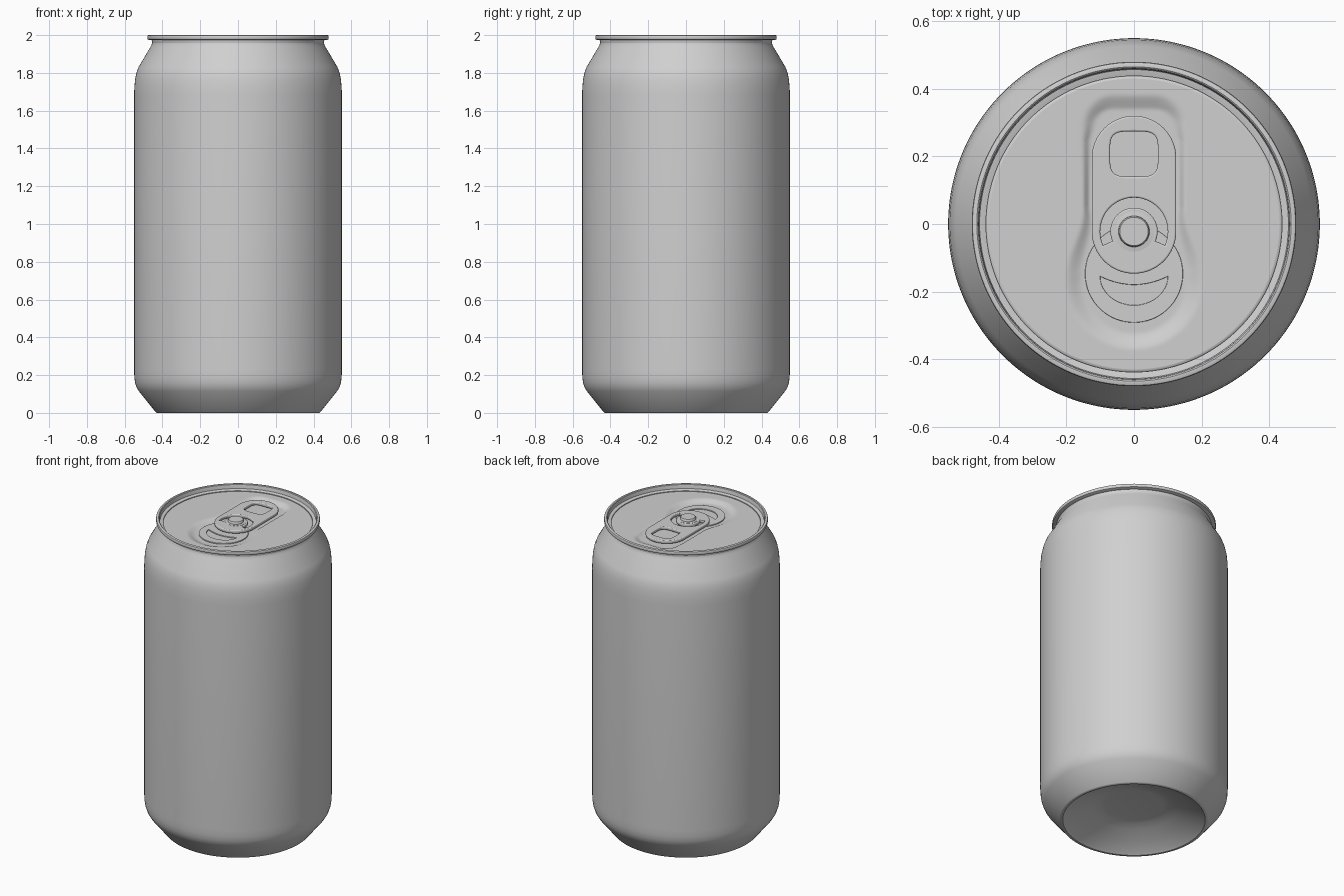
import bpy, bmesh, math
from math import sin, cos, pi, hypot

if "Cube" in bpy.data.objects:
    bpy.data.objects.remove(bpy.data.objects["Cube"])

SEG = 192
PANEL, FLOOR = 1.966, 1.95      # lid panel and pocket floor heights

metal = bpy.data.materials.new("brushed grey metal")
metal.diffuse_color = (0.63, 0.63, 0.63, 1)
metal.use_nodes = True
metal.node_tree.nodes["Principled BSDF"].inputs["Base Color"].default_value = metal.diffuse_color


def finish(ob, angle=35):
    """Give an object the metal colour and smooth shading."""
    ob.data.materials.clear()
    ob.data.materials.append(metal)
    bpy.ops.object.select_all(action='DESELECT')
    ob.select_set(True)
    bpy.context.view_layer.objects.active = ob
    bpy.ops.object.shade_smooth_by_angle(angle=math.radians(angle))
    return ob


def lathe(name, profile, seg=SEG, height=None, centre=(0, 0)):
    """Revolve (radius, z) points about z; height(x, y) may override z."""
    bm = bmesh.new()
    rings = []
    for r, z in profile:
        n = 1 if r == 0 else seg
        ring = []
        for i in range(n):
            a = 2 * pi * i / seg
            x, y = centre[0] + r * cos(a), centre[1] + r * sin(a)
            ring.append(bm.verts.new((x, y, height(x, y) if height else z)))
        rings.append(ring)
    for a, b in zip(rings, rings[1:]):
        for i in range(seg):
            j = (i + 1) % seg
            if len(a) == 1:
                bm.faces.new((a[0], b[j], b[i]))
            elif len(b) == 1:
                bm.faces.new((a[i], a[j], b[0]))
            else:
                bm.faces.new((a[i], a[j], b[j], b[i]))
    me = bpy.data.meshes.new(name)
    bm.to_mesh(me)
    bm.free()
    ob = bpy.data.objects.new(name, me)
    bpy.context.collection.objects.link(ob)
    return finish(ob)


def plate(name, outlines, z0, z1, bevel):
    """Bevelled flat plate; the first outline is the edge, the rest are holes."""
    cu = bpy.data.curves.new(name, 'CURVE')
    cu.dimensions, cu.fill_mode = '2D', 'BOTH'
    cu.extrude = (z1 - z0) / 2 - bevel
    cu.bevel_depth, cu.bevel_resolution, cu.offset = bevel, 2, -bevel
    for pts in outlines:
        sp = cu.splines.new('POLY')
        sp.points.add(len(pts) - 1)
        for p, (x, y) in zip(sp.points, pts):
            p.co = (x, y, 0, 1)
        sp.use_cyclic_u = True
    ob = bpy.data.objects.new(name, cu)
    ob.location.z = (z0 + z1) / 2
    bpy.context.collection.objects.link(ob)
    bpy.ops.object.select_all(action='DESELECT')
    ob.select_set(True)
    bpy.context.view_layer.objects.active = ob
    bpy.ops.object.convert(target='MESH')
    return finish(bpy.context.view_layer.objects.active)


def arc(cx, cy, r, a0, a1, n=32):
    return [(cx + r * cos(math.radians(a0 + (a1 - a0) * i / n)),
             cy + r * sin(math.radians(a0 + (a1 - a0) * i / n))) for i in range(n + 1)]


def squircle(cx, cy, rx, ry, power=4, n=48):
    pts = []
    for i in range(n):
        c, s = cos(2 * pi * i / n), sin(2 * pi * i / n)
        pts.append((cx + rx * math.copysign(abs(c) ** (2 / power), c),
                    cy + ry * math.copysign(abs(s) ** (2 / power), s)))
    return pts


# Can wall: domed base, chamfered foot, straight side, shoulder, neck, rolled rim
lathe("can_body", [
    (0, 0.10), (0.17, 0.10), (0.20, 0.096), (0.25, 0.08), (0.33, 0.047), (0.40, 0.012),
    (0.417, 0.0), (0.43, 0.0), (0.436, 0.004), (0.525, 0.115), (0.537, 0.135),
    (0.545, 0.16), (0.549, 0.19), (0.55, 0.23), (0.55, 1.68), (0.549, 1.72),
    (0.545, 1.765), (0.538, 1.80), (0.527, 1.83), (0.462, 1.94), (0.456, 1.953),
    (0.455, 1.958), (0.438, 1.961), (0.438, 1.968), (0.455, 1.973), (0.472, 1.975),
    (0.478, 1.978), (0.48, 1.983), (0.48, 1.993), (0.478, 1.998), (0.474, 2.0),
    (0.465, 2.0), (0.461, 1.997), (0.459, 1.99), (0.455, 1.957), (0.45, 1.952),
    (0.445, 1.953), (0.44, 1.961), (0.435, 1.965), (0.43, PANEL)])


# Lid panel with a sunken keyhole-shaped pocket
def lid_height(x, y):
    circle = hypot(x, y + 0.17) - 0.205
    rad = 0.09
    qx, qy = abs(x) - 0.152 + rad, abs(y - 0.09) - 0.297 + rad
    slot = hypot(max(qx, 0), max(qy, 0)) + min(max(qx, qy), 0) - rad
    k = 0.06
    h = max(k - abs(circle - slot), 0) / k
    d = min(circle, slot) - h * h * k / 4
    t = min(max((0.05 - y) / 0.2, 0), 1)
    if y > 0.25:
        t = min((y - 0.25) / 0.1, 1)
    s = min(max(-d / (0.022 + 0.033 * t), 0), 1)
    return PANEL - (PANEL - FLOOR) * s * s * (3 - 2 * s)


lathe("lid_panel", [(0.43 * (1 - i / 72), 0) for i in range(72)] + [(0, 0)],
      height=lid_height)

# Mouth panel under the tab, with a crescent-shaped dent
crescent = [(0.1 * cos(pi * i / 32), -0.155 - 0.085 * sin(pi * i / 32)) for i in range(33)]
crescent += [(x, -0.155 - 0.025 * (1 - (x / 0.1) ** 2))
             for x in [-0.1 + 0.2 * i / 20 for i in range(1, 20)]]
plate("mouth_panel", [arc(0, -0.147, 0.145, 0, 354, 59), crescent],
      FLOOR - 0.002, FLOOR + 0.006, 0.002)

# Pull tab: rounded strip with finger hole and C-shaped slot
CY = -0.022
tab_edge = arc(0, CY, 0.125, 180, 360) + arc(0, 0.195, 0.125, 0, 180)
c_slot = arc(0, CY, 0.1, -24, 204, 40) + arc(0, CY, 0.07, 204, -24, 40)
plate("pull_tab", [tab_edge, squircle(0, 0.207, 0.071, 0.067), c_slot],
      1.961, 1.981, 0.005)

# Rivet holding the tab
lathe("rivet", [(0.06, FLOOR - 0.004), (0.06, 1.982), (0.046, 1.984), (0.045, 1.994),
                (0.042, 1.998), (0, 1.998)], seg=48, centre=(0, CY))
